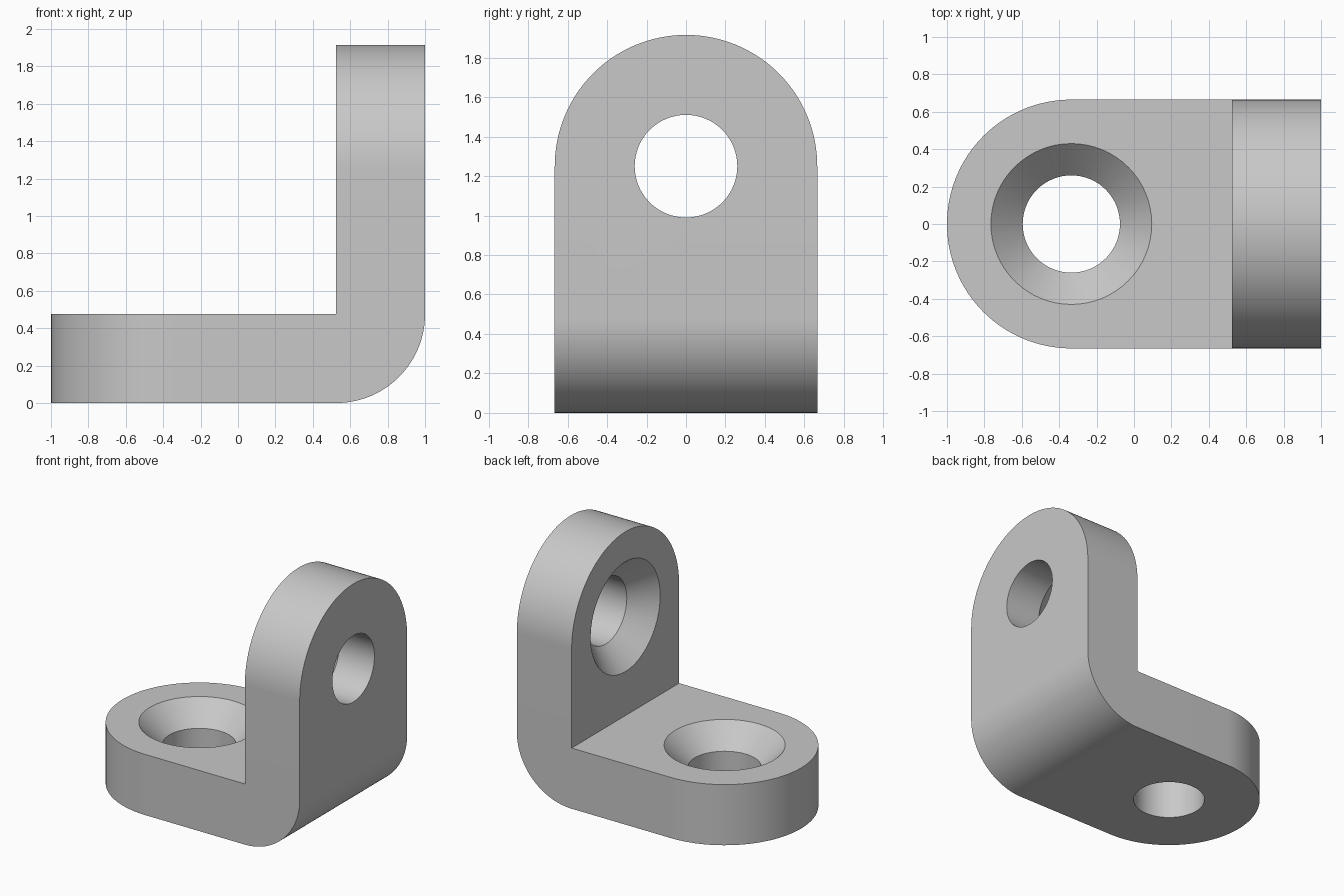
import bpy, bmesh
from math import sin, cos, pi

if "Cube" in bpy.data.objects:
    bpy.data.objects.remove(bpy.data.objects["Cube"], do_unlink=True)

THICK = 0.475      # plate thickness, also the outer bend radius
HALF = 0.665       # half width and end radius
BEND = 1 - THICK   # x of the inner corner
HOLE, SINK = 0.26, 0.43
SEGS = 64


# Leg coordinates: u along the leg from the bend, v across, w outside to inside
def base_point(u, v, w):
    return (BEND - u, v, w)


def wall_point(u, v, w):
    return (1 - w, v, THICK + u)


LEGS = [("base", base_point, 0.86), ("wall", wall_point, 0.775)]


def loft(bm, rings, closed, caps):
    """Skin matching rings of points, optionally capping both ends."""
    loops = [[bm.verts.new(p) for p in ring] for ring in rings]
    n = len(loops[0])
    for a, b in zip(loops, loops[1:]):
        for i in range(n if closed else n - 1):
            j = (i + 1) % n
            bm.faces.new((a[i], a[j], b[j], b[i]))
    if caps:
        bm.faces.new(loops[0])
        bm.faces.new(loops[-1])


def finish(bm, name):
    bmesh.ops.remove_doubles(bm, verts=bm.verts, dist=0.0001)
    bmesh.ops.recalc_face_normals(bm, faces=bm.faces)
    mesh = bpy.data.meshes.new(name)
    bm.to_mesh(mesh)
    bm.free()
    obj = bpy.data.objects.new(name, mesh)
    bpy.context.collection.objects.link(obj)
    return obj


# Bracket body: two round-ended legs joined by a quarter-round bend
bm = bmesh.new()
for _, point, reach in LEGS:
    outline = [(0, -HALF)]
    for i in range(SEGS + 1):
        t = pi * i / SEGS - pi / 2
        outline.append((reach + HALF * cos(t), HALF * sin(t)))
    outline.append((0, HALF))
    loft(bm, [[point(u, v, w) for u, v in outline] for w in (0, THICK)], False, True)

sector = [(BEND + THICK * sin(t), THICK - THICK * cos(t))
          for t in [pi / 2 * i / 32 for i in range(33)]]
loft(bm, [[(x, y, z) for x, z in sector] for y in (-HALF, HALF)], False, False)
for y in (-HALF, HALF):
    bm.faces.new([bm.verts.new((x, y, z)) for x, z in sector + [(BEND, THICK)]])
bracket = finish(bm, "angle_bracket")

# Countersunk screw holes
bpy.context.view_layer.objects.active = bracket
bracket.select_set(True)
flare = SINK - HOLE
for name, point, reach in LEGS:
    bm = bmesh.new()
    profile = [(-0.1, HOLE), (THICK - flare, HOLE), (THICK + 0.1, SINK + 0.1)]
    angles = [2 * pi * i / SEGS for i in range(SEGS)]
    loft(bm, [[point(reach + r * cos(t), r * sin(t), w) for t in angles]
              for w, r in profile], True, True)
    cutter = finish(bm, name + "_hole_cutter")
    cutter.hide_render = True
    mod = bracket.modifiers.new(name + "_hole", "BOOLEAN")
    mod.operation = "DIFFERENCE"
    mod.solver = "EXACT"
    mod.object = cutter
    bpy.ops.object.modifier_apply(modifier=mod.name)
    bpy.data.objects.remove(cutter, do_unlink=True)

# Plain grey metal
grey = bpy.data.materials.new("light_grey")
grey.use_nodes = True
grey.diffuse_color = (0.58, 0.58, 0.58, 1)
grey.node_tree.nodes["Principled BSDF"].inputs["Base Color"].default_value = grey.diffuse_color
bracket.data.materials.clear()
bracket.data.materials.append(grey)
for poly in bracket.data.polygons:
    poly.material_index = 0
bpy.ops.object.shade_smooth_by_angle()
